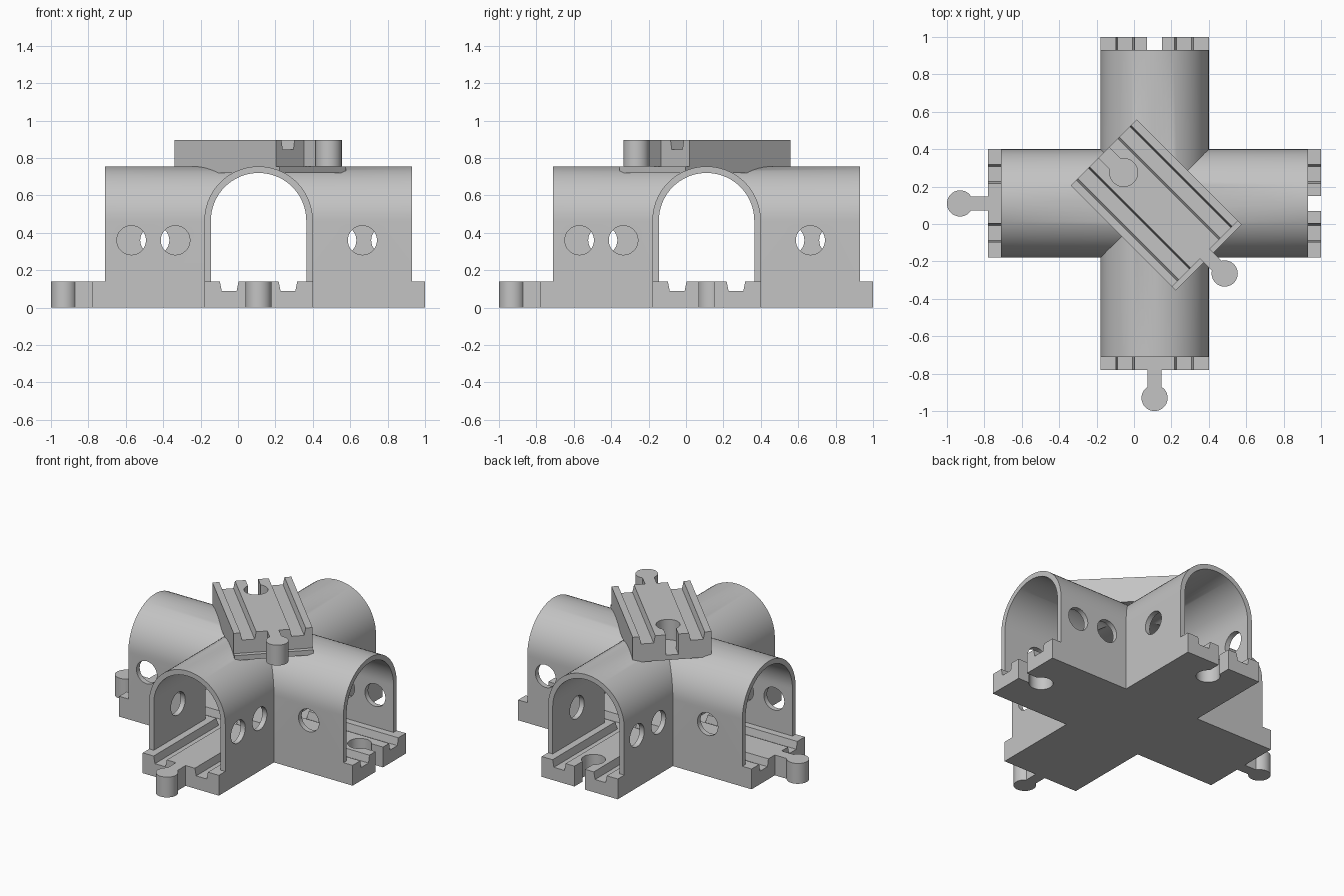
import bpy, bmesh, math
from mathutils import Matrix, Vector

if "Cube" in bpy.data.objects:
    bpy.data.objects.remove(bpy.data.objects["Cube"])

CX = CY = 0.11            # middle of the crossing
HALF, WALL = 0.29, 0.035  # tunnel half width, wall thickness
SPRING = 0.465            # height where the arch begins
TRACK_H, GROOVE = 0.14, 0.05
END, TUNNEL_END = 0.89, 0.82

grey = bpy.data.materials.new("light_grey")
grey.diffuse_color = (0.55, 0.55, 0.55, 1)
grey.use_nodes = True
grey.node_tree.nodes["Principled BSDF"].inputs["Base Color"].default_value = grey.diffuse_color


def prism(name, pts, lo, hi, axis="X", turn=0.0):
    """Extrude a 2D outline along X (outline in y,z) or Z (outline in x,y), then turn about z."""
    place = (lambda p, d: (d, p[0], p[1])) if axis == "X" else (lambda p, d: (p[0], p[1], d))
    bm = bmesh.new()
    a = [bm.verts.new(place(p, lo)) for p in pts]
    b = [bm.verts.new(place(p, hi)) for p in pts]
    bm.faces.new(a)
    bm.faces.new(b)
    for i in range(len(pts)):
        j = (i + 1) % len(pts)
        bm.faces.new((a[i], a[j], b[j], b[i]))
    bmesh.ops.recalc_face_normals(bm, faces=bm.faces)
    bm.transform(Matrix.Rotation(turn, 4, "Z"))
    return to_object(name, bm)


def to_object(name, bm):
    mesh = bpy.data.meshes.new(name)
    bm.to_mesh(mesh)
    bm.free()
    mesh.materials.append(grey)
    obj = bpy.data.objects.new(name, mesh)
    bpy.context.collection.objects.link(obj)
    return obj


def combine(target, others, operation):
    """Apply exact booleans and remove the helper objects."""
    for other in others:
        mod = target.modifiers.new("cut", "BOOLEAN")
        mod.operation, mod.solver, mod.object = operation, "EXACT", other
        bpy.context.view_layer.update()
        deps = bpy.context.evaluated_depsgraph_get()
        mesh = bpy.data.meshes.new_from_object(target.evaluated_get(deps))
        target.modifiers.clear()
        target.data = mesh
        bpy.data.objects.remove(other)


def arch(half, bottom, n=36):
    """Outline from the right foot over the arch to the left foot."""
    arc = [(half * math.cos(math.pi * i / n), SPRING + half * math.sin(math.pi * i / n))
           for i in range(n + 1)]
    return [(half, bottom)] + arc + [(-half, bottom)]


def grooves(top):
    """Track surface, left to right, with two tapered wheel grooves."""
    return [(c + dx, top - dz) for c in (-0.157, 0.157)
            for dx, dz in ((-0.05, 0), (-0.04, GROOVE), (0.04, GROOVE), (0.05, 0))]


def keyhole(x, radius, neck, reach, n=32):
    """Round connector outline at x, with a neck towards +x."""
    a = math.asin(neck / radius)
    arc = [a + (2 * math.pi - 2 * a) * i / n for i in range(n + 1)]
    return [(x + reach, -neck), (x + reach, neck)] + \
           [(x + radius * math.cos(t), radius * math.sin(t)) for t in arc]


def window(x, turn):
    """Cylinder through one side wall."""
    bm = bmesh.new()
    m = Matrix.Rotation(turn, 4, "Z") @ Matrix.Translation((x, -0.275, 0.36)) \
        @ Matrix.Rotation(math.pi / 2, 4, "X")
    bmesh.ops.create_cone(bm, cap_ends=True, segments=32, radius1=0.078, radius2=0.078,
                          depth=0.12, matrix=m)
    return to_object("window_cutter", bm)


def finish(obj):
    obj.location = (CX, CY, 0)
    bpy.ops.object.select_all(action="DESELECT")
    obj.select_set(True)
    bpy.context.view_layer.objects.active = obj
    bpy.ops.object.shade_smooth_by_angle(angle=math.radians(30))


# Crossing tunnels with their floors and pegs
base = [(-HALF, 0), (HALF, 0), (HALF, TRACK_H), (-HALF, TRACK_H)]
quarter = math.pi / 2
tunnel = prism("tunnel_crossing", arch(HALF, 0), -TUNNEL_END, TUNNEL_END)
solids = [prism("cross_tunnel", arch(HALF, 0), -TUNNEL_END, TUNNEL_END, turn=quarter)]
cutters = []
for turn in (0, quarter):
    solids.append(prism("floor", base, -END, END, turn=turn))
    solids.append(prism("peg", keyhole(-1.04, 0.07, 0.037, 0.18), 0, TRACK_H, "Z", turn))
    # Tunnel opening with track grooves, and socket at the far end
    cutters.append(prism("bore", arch(HALF - WALL, TRACK_H) + grooves(TRACK_H), -1.2, 1.2, turn=turn))
    cutters.append(prism("socket", keyhole(0.74, 0.075, 0.04, 0.25), -0.1, 0.2, "Z", turn))
# Round windows: two on one side and one on the other of each arm
for k in range(4):
    cutters += [window(x, k * quarter) for x in (-0.68, -0.445, 0.555)]
combine(tunnel, solids, "UNION")
combine(tunnel, cutters, "DIFFERENCE")
finish(tunnel)

# Diagonal track piece on the roof
LOW, DECK, TOP, W = 0.7205, 0.755, 0.895, 0.25
diag = math.radians(135)
outline = [(W, TOP), (W, LOW), (-W, LOW), (-W, TOP)] + grooves(TOP)
roof = prism("roof_track", outline, -0.38, 0.384, turn=diag)
ledge = prism("ledge", [(-W, LOW), (W, LOW), (W, DECK), (-W, DECK)], -0.41, -0.3, turn=diag)
peg = prism("roof_peg", keyhole(-0.53, 0.07, 0.037, 0.18), DECK, TOP, "Z", diag)
socket = prism("roof_socket", keyhole(0.234, 0.075, 0.04, 0.25), DECK, 1.0, "Z", diag)
combine(roof, [ledge, peg], "UNION")
combine(roof, [socket], "DIFFERENCE")
finish(roof)
